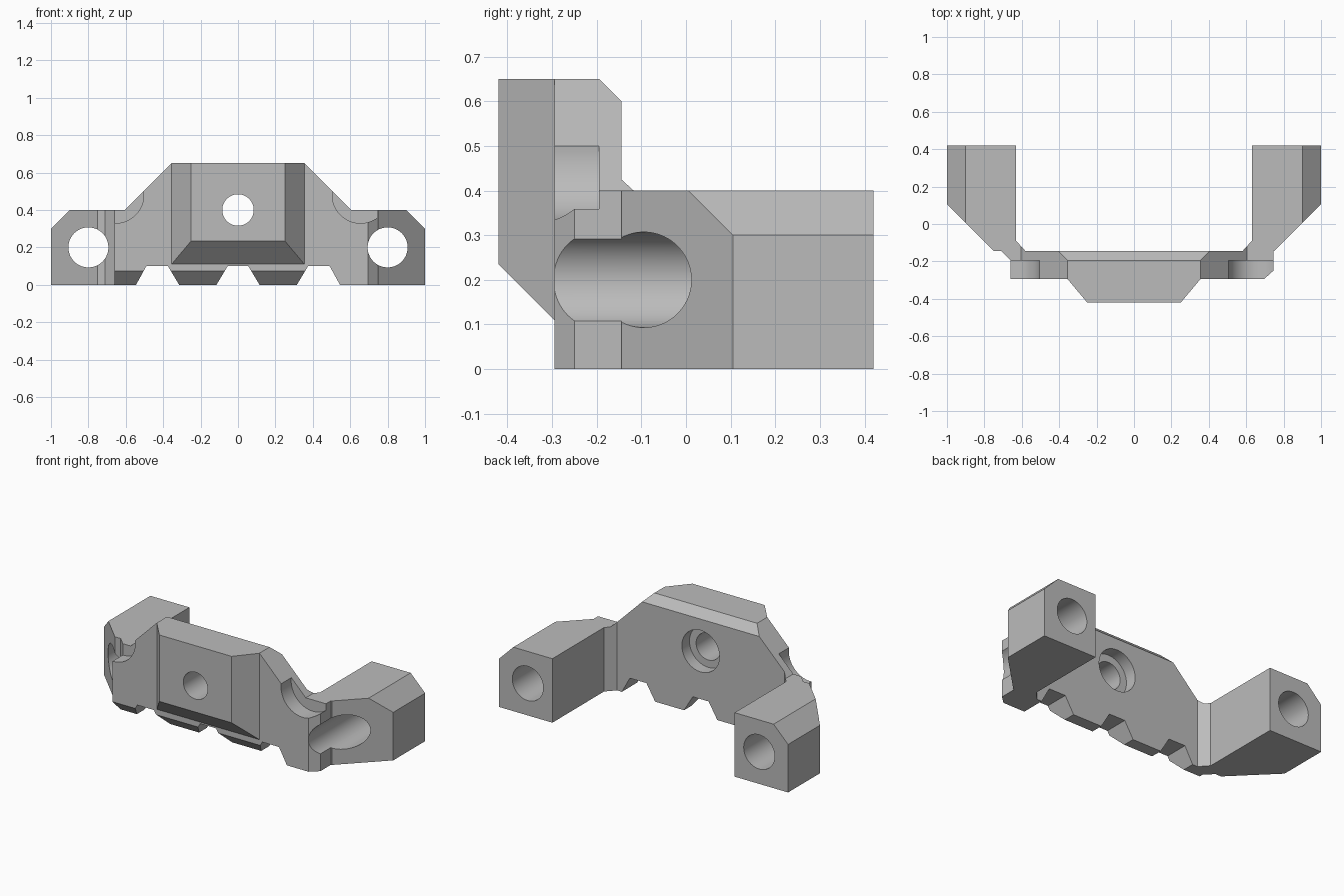
import bpy
import bmesh
import math
from mathutils import Vector

cube = bpy.data.objects.get("Cube")
if cube:
    bpy.data.objects.remove(cube, do_unlink=True)

grey = bpy.data.materials.new("plain grey")
grey.use_nodes = True
grey.diffuse_color = (0.5, 0.5, 0.5, 1)
grey.node_tree.nodes["Principled BSDF"].inputs["Base Color"].default_value = (0.5, 0.5, 0.5, 1)


def prism(name, points, axis, low, high):
    """Extrude a 2D outline along axis 0, 1 or 2."""
    bm = bmesh.new()

    def place(p, depth):
        co = list(p)
        co.insert(axis, depth)
        return co

    face = bm.faces.new([bm.verts.new(place(p, low)) for p in points])
    moved = bmesh.ops.extrude_face_region(bm, geom=[face])["geom"]
    shift = Vector((0, 0, 0))
    shift[axis] = high - low
    bmesh.ops.translate(bm, vec=shift,
                        verts=[v for v in moved if isinstance(v, bmesh.types.BMVert)])
    bmesh.ops.recalc_face_normals(bm, faces=bm.faces)
    mesh = bpy.data.meshes.new(name)
    bm.to_mesh(mesh)
    bm.free()
    mesh.materials.append(grey)
    obj = bpy.data.objects.new(name, mesh)
    bpy.context.collection.objects.link(obj)
    return obj


def bore(name, x, z, radius, low, high, sides=64):
    """Round cutter running front to back."""
    ring = [(x + radius * math.cos(math.tau * (i + 0.5) / sides),
             z + radius * math.sin(math.tau * (i + 0.5) / sides)) for i in range(sides)]
    return prism(name, ring, 1, low, high)


def combine(target, tool, operation):
    """Apply a boolean and discard the tool."""
    tool.hide_render = True
    mod = target.modifiers.new("shape", 'BOOLEAN')
    mod.operation = operation
    mod.solver = 'EXACT'
    mod.object = tool
    bpy.context.view_layer.objects.active = target
    bpy.ops.object.modifier_apply(modifier=mod.name)
    bpy.data.objects.remove(tool, do_unlink=True)


def mirrored(points):
    return [(-x, v) for x, v in reversed(points)]


# Plan outline: front boss, plate with uneven ends, and two rear arms
boss = [(0.25, -0.42), (0.355, -0.295)]
right_end = [(0.695, -0.295), (0.745, -0.25), (0.745, -0.145)]
left_end = [(-0.71, -0.145), (-0.66, -0.195), (-0.66, -0.295)]
arm = [(0.75, -0.145), (1, 0.105), (1, 0.42), (0.63, 0.42), (0.63, -0.09), (0.58, -0.145)]
plan = boss + right_end + arm + mirrored(arm) + left_end + mirrored(boss)
bracket = prism("mounting_bracket", plan, 2, -0.1, 0.8)

# Front outline: sloped shoulders, chamfered arms, toothed lower edge
half = [(0.055, 0.1), (0.115, 0), (0.315, 0), (0.375, 0.1), (0.49, 0.1), (0.545, 0),
        (1, 0), (1, 0.3), (0.9, 0.4), (0.605, 0.4), (0.355, 0.65)]
combine(bracket, prism("front_outline", half + mirrored(half), 1, -0.6, 0.6), 'INTERSECT')

# Sloped underside of the boss
under = [(-0.295, -0.1), (-0.295, 0.11), (-0.495, 0.31), (-0.495, -0.1)]
combine(bracket, prism("boss_underside", under, 0, -0.4, 0.4), 'DIFFERENCE')

# Chamfer under the left and middle teeth
toe = [(-0.32, 0.1), (-0.32, -0.02), (-0.2, -0.02)]
combine(bracket, prism("tooth_chamfer", toe, 0, -0.7, 0.42), 'DIFFERENCE')

# Chamfer along the rear top edge of the plate
top = [(-0.215, 0.67), (-0.125, 0.58), (-0.125, 0.67)]
combine(bracket, prism("top_chamfer", top, 0, -0.5, 0.5), 'DIFFERENCE')

# Arm bores and shoulder recesses on both sides
for side in (-1, 1):
    combine(bracket, bore("arm_bore", side * 0.8, 0.2, 0.107, -0.6, 0.6), 'DIFFERENCE')
    combine(bracket, bore("shoulder_recess", side * 0.655, 0.48, 0.151, -0.35, -0.195), 'DIFFERENCE')

# Centre hole with a wider recess at the back
combine(bracket, bore("centre_hole", 0, 0.4, 0.084, -0.6, 0.1), 'DIFFERENCE')
combine(bracket, bore("rear_recess", 0, 0.4, 0.13, -0.22, 0.1), 'DIFFERENCE')

# Smooth bores, crisp edges elsewhere
bpy.ops.object.select_all(action='DESELECT')
bracket.select_set(True)
bpy.context.view_layer.objects.active = bracket
bpy.ops.object.shade_smooth_by_angle(angle=math.radians(25))
